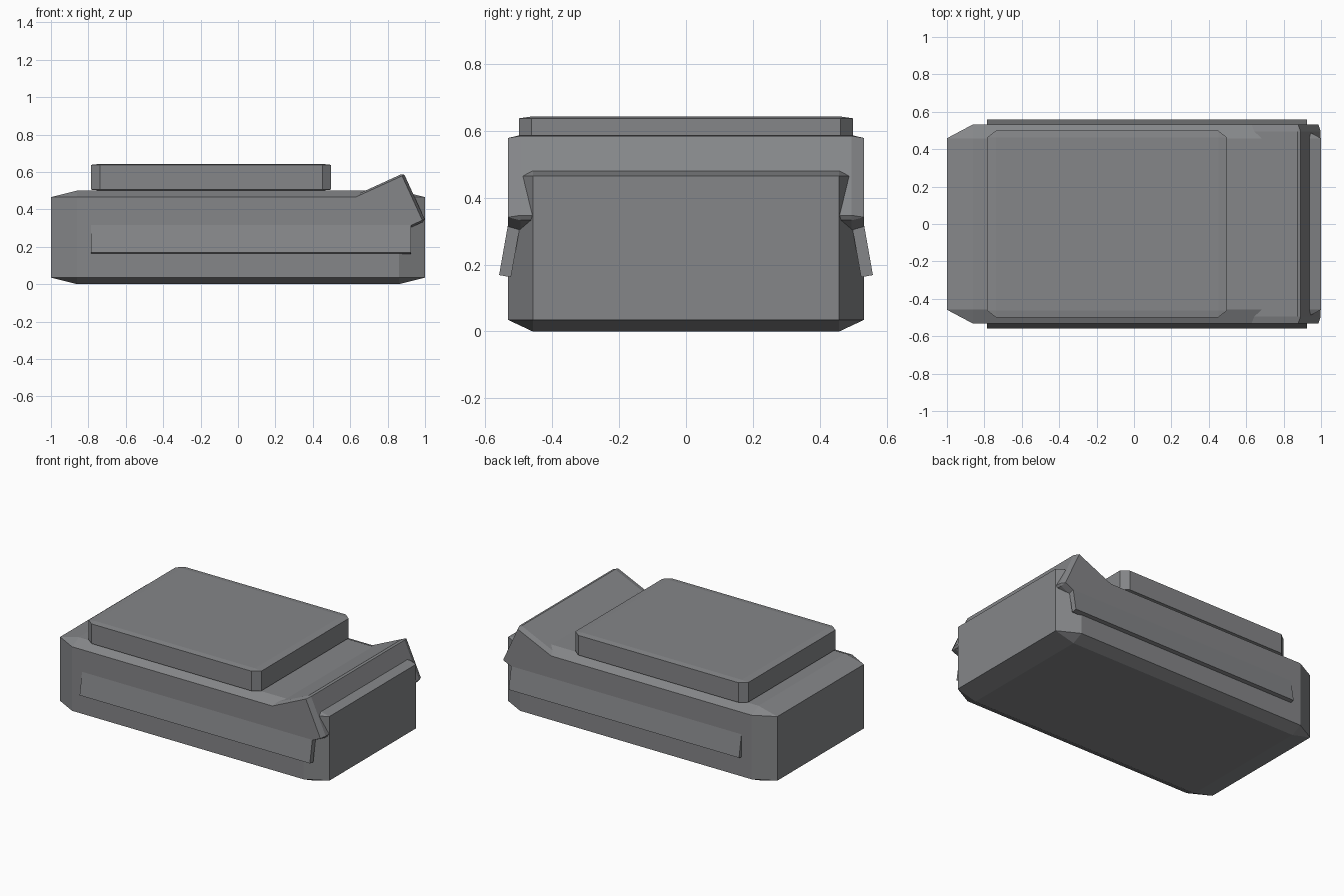
import bpy, bmesh
from math import radians
from mathutils import Matrix, Vector

if "Cube" in bpy.data.objects:
    bpy.data.objects.remove(bpy.data.objects["Cube"])

# Dark grey paint shared by all parts
paint = bpy.data.materials.new("dark_grey")
paint.diffuse_color = (0.235, 0.24, 0.25, 1)
paint.use_nodes = True
paint.node_tree.nodes["Principled BSDF"].inputs["Base Color"].default_value = paint.diffuse_color


def block(name, size, centre, bevel=0.0, axis='X', tilt=0.0):
    """Unit cube chamfered first, then stretched, tilted and placed."""
    bm = bmesh.new()
    bmesh.ops.create_cube(bm, size=1)
    if bevel:
        bmesh.ops.bevel(bm, geom=bm.edges[:], offset=bevel, segments=1,
                        affect='EDGES', profile=0.5)
    bmesh.ops.transform(bm, matrix=Matrix.Diagonal((*size, 1)), verts=bm.verts)
    bmesh.ops.recalc_face_normals(bm, faces=bm.faces)
    mesh = bpy.data.meshes.new(name)
    bm.to_mesh(mesh)
    bm.free()
    mesh.materials.append(paint)
    obj = bpy.data.objects.new(name, mesh)
    obj.matrix_world = (Matrix.Translation(Vector(centre))
                        @ Matrix.Rotation(radians(tilt), 4, axis))
    bpy.context.collection.objects.link(obj)
    return obj


# Main chamfered hull
block("body", (2.0, 1.066, 0.5), (0, 0, 0.25), bevel=0.07)

# Raised slab on top
block("top_slab", (1.284, 0.998, 0.143), (-0.144, 0, 0.5715), bevel=0.037)

# Tilted wedge block sunk into the right end
block("end_wedge", (0.40, 1.066, 0.28), (0.762, 0, 0.383), bevel=0.035,
      axis='Y', tilt=-24.5)

# Slanted skirt strips along both long sides
for side, label in ((1, "back"), (-1, "front")):
    block(label + "_side_strip", (1.71, 0.036, 0.20),
          (0.07, side * 0.524, 0.264), axis='X', tilt=side * 10)
